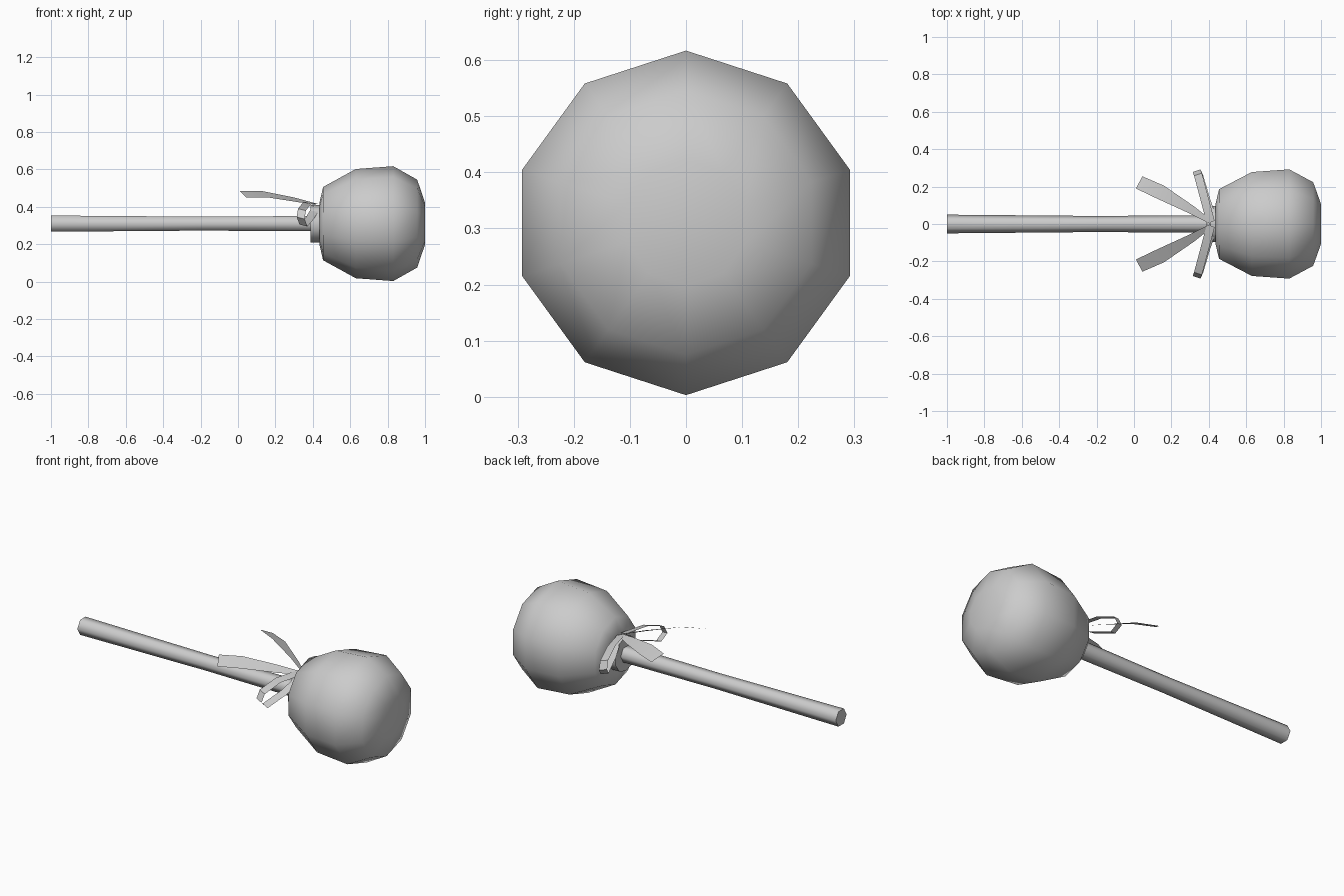
import bpy, bmesh, math
from mathutils import Vector

if "Cube" in bpy.data.objects:
    bpy.data.objects.remove(bpy.data.objects["Cube"])

AXIS_Z = 0.31
grey = bpy.data.materials.new("plain_grey")
grey.diffuse_color = (0.6, 0.6, 0.6, 1)
grey.use_nodes = True
grey.node_tree.nodes["Principled BSDF"].inputs["Base Color"].default_value = grey.diffuse_color


def finish(name, bm, angle):
    bmesh.ops.recalc_face_normals(bm, faces=bm.faces)
    mesh = bpy.data.meshes.new(name)
    bm.to_mesh(mesh)
    bm.free()
    mesh.materials.append(grey)
    ob = bpy.data.objects.new(name, mesh)
    bpy.context.collection.objects.link(ob)
    bpy.ops.object.select_all(action='DESELECT')
    ob.select_set(True)
    bpy.context.view_layer.objects.active = ob
    bpy.ops.object.shade_smooth_by_angle(angle=math.radians(angle))
    return ob


def lathe(name, profile, sides, phase=0, angle=40):
    """Turn (x, radius) pairs around the long axis and cap both ends."""
    bm = bmesh.new()
    rings = []
    for x, r in profile:
        turn = [math.radians(phase) + 2 * math.pi * i / sides for i in range(sides)]
        rings.append([bm.verts.new((x, r * math.sin(a), AXIS_Z + r * math.cos(a))) for a in turn])
    for a, b in zip(rings, rings[1:]):
        for i in range(sides):
            j = (i + 1) % sides
            bm.faces.new((a[i], a[j], b[j], b[i]))
    bm.faces.new(rings[0])
    bm.faces.new(rings[-1])
    return finish(name, bm, angle)


def ribbon(name, rows, side):
    """Flat strip between pairs of edge points, mirrored by side."""
    bm = bmesh.new()
    pairs = [[bm.verts.new((p[0], p[1] * side, p[2])) for p in row] for row in rows]
    for a, b in zip(pairs, pairs[1:]):
        bm.faces.new((a[0], a[1], b[1], b[0]))
    return finish(name, bm, 30)


# Round padded head
lathe("head", [(0.435, 0.11), (0.455, 0.196), (0.63, 0.292), (0.83, 0.307),
               (0.958, 0.235), (1.0, 0.112)], 10, angle=80)

# Collar behind the head
lathe("collar", [(0.388, 0.1), (0.44, 0.1)], 10)

# Six-sided handle
lathe("handle", [(-1.0, 0.05), (-0.2, 0.043), (0.41, 0.047)], 6, phase=30, angle=65)

# Bow: a drooping loop and a loose tail on each side
loop_path = [(0.41, 0.01, 0.42), (0.37, 0.16, 0.42), (0.342, 0.265, 0.385),
             (0.335, 0.285, 0.34), (0.35, 0.25, 0.30), (0.385, 0.13, 0.34),
             (0.42, 0.03, 0.40)]
half = Vector((0.021, 0.007, -0.005))
loop_rows = [(Vector(p) - half, Vector(p) + half) for p in loop_path]
tail_rows = [((0.41, 0.0, 0.42), (0.415, 0.02, 0.41)),
             ((0.30, 0.055, 0.45), (0.32, 0.095, 0.425)),
             ((0.125, 0.135, 0.485), (0.16, 0.205, 0.45)),
             ((0.01, 0.19, 0.485), (0.045, 0.255, 0.45))]
for label, side in (("front", -1), ("back", 1)):
    ribbon("bow_loop_" + label, loop_rows, side)
    ribbon("bow_tail_" + label, tail_rows, side)
